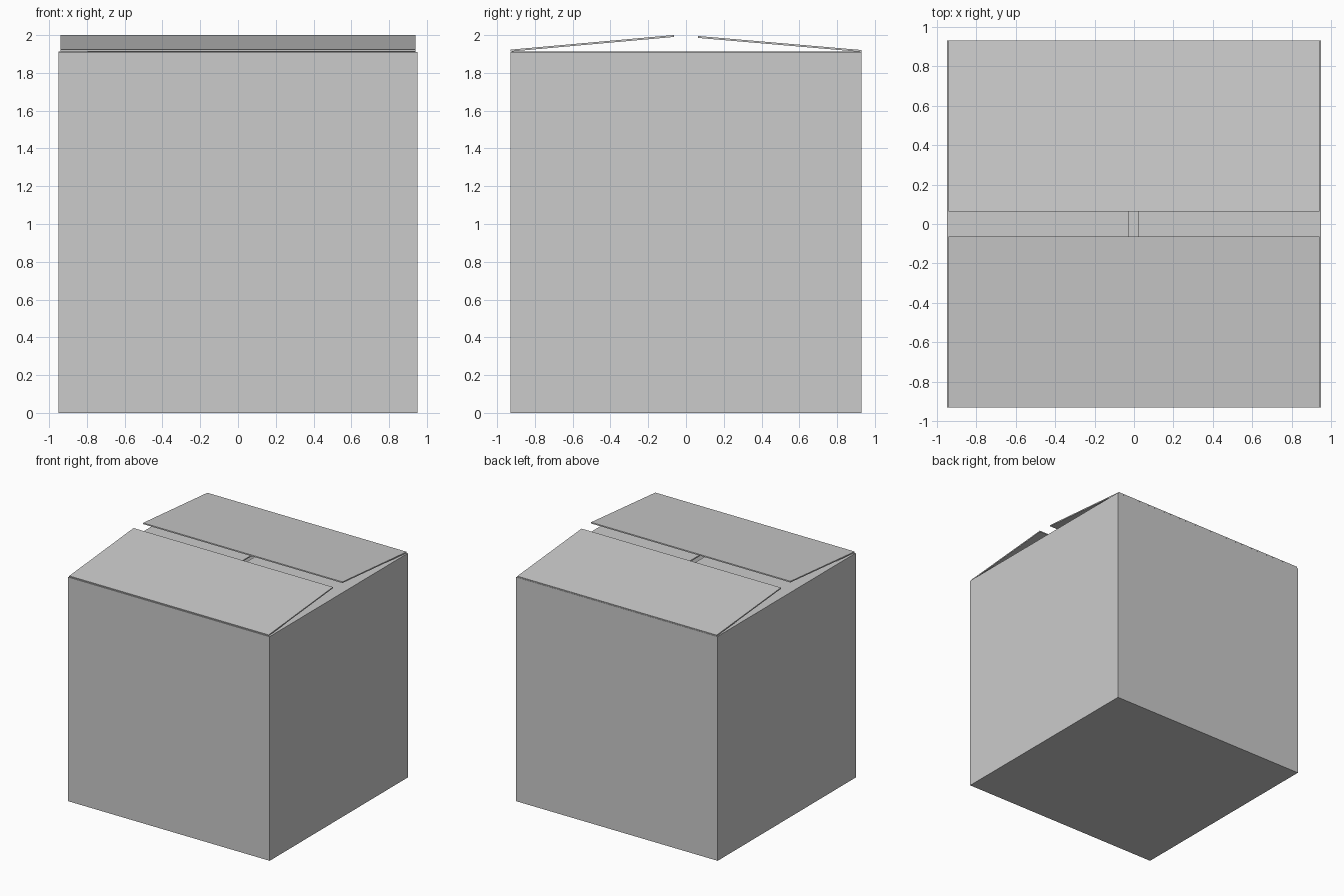
import bpy, bmesh, math
from mathutils import Vector

if "Cube" in bpy.data.objects:
    bpy.data.objects.remove(bpy.data.objects["Cube"])

WALL = 0.01
HX, HY, TOP = 0.95, 0.93, 1.91


def new_object(name, bm):
    bmesh.ops.recalc_face_normals(bm, faces=bm.faces)
    mesh = bpy.data.meshes.new(name)
    bm.to_mesh(mesh)
    bm.free()
    obj = bpy.data.objects.new(name, mesh)
    bpy.context.collection.objects.link(obj)
    return obj


def flap(name, hinge, length, width, tilt, turn):
    """Thin board that starts at its hinge, tilted up and turned about z."""
    bm = bmesh.new()
    bmesh.ops.create_cube(bm, size=1)
    for v in bm.verts:
        v.co = Vector(((v.co.x + 0.5) * length, v.co.y * width, (v.co.z + 0.5) * WALL))
    obj = new_object(name, bm)
    obj.location = hinge
    obj.rotation_euler = (0, -math.radians(tilt), math.radians(turn))
    return obj


# Open-topped carton with thin walls
bm = bmesh.new()
bmesh.ops.create_cube(bm, size=1)
for v in bm.verts:
    v.co = Vector((v.co.x * 2 * HX, v.co.y * 2 * HY, (v.co.z + 0.5) * TOP))
bmesh.ops.recalc_face_normals(bm, faces=bm.faces)
lid = [f for f in bm.faces if f.normal.z > 0.5]
bmesh.ops.delete(bm, geom=lid, context='FACES_ONLY')
carton = new_object("carton", bm)
solid = carton.modifiers.new("walls", 'SOLIDIFY')
solid.thickness = WALL
solid.offset = -1
solid.use_even_offset = True

# Inner side flaps, lying almost flat
flap("left_flap", (-HX, 0, TOP - 0.007), 0.925, 2 * HY - 0.02, -0.4, 0)
flap("right_flap", (HX, 0, TOP - 0.009), 0.93, 2 * HY - 0.02, 0, 180)

# Outer flaps, slightly raised toward the middle
flap("front_flap", (0, -HY + 0.001, TOP + 0.003), 0.869, 1.88, 5.1, 90)
flap("back_flap", (0, HY - 0.001, TOP + 0.001), 0.869, 1.88, 4.9, -90)
